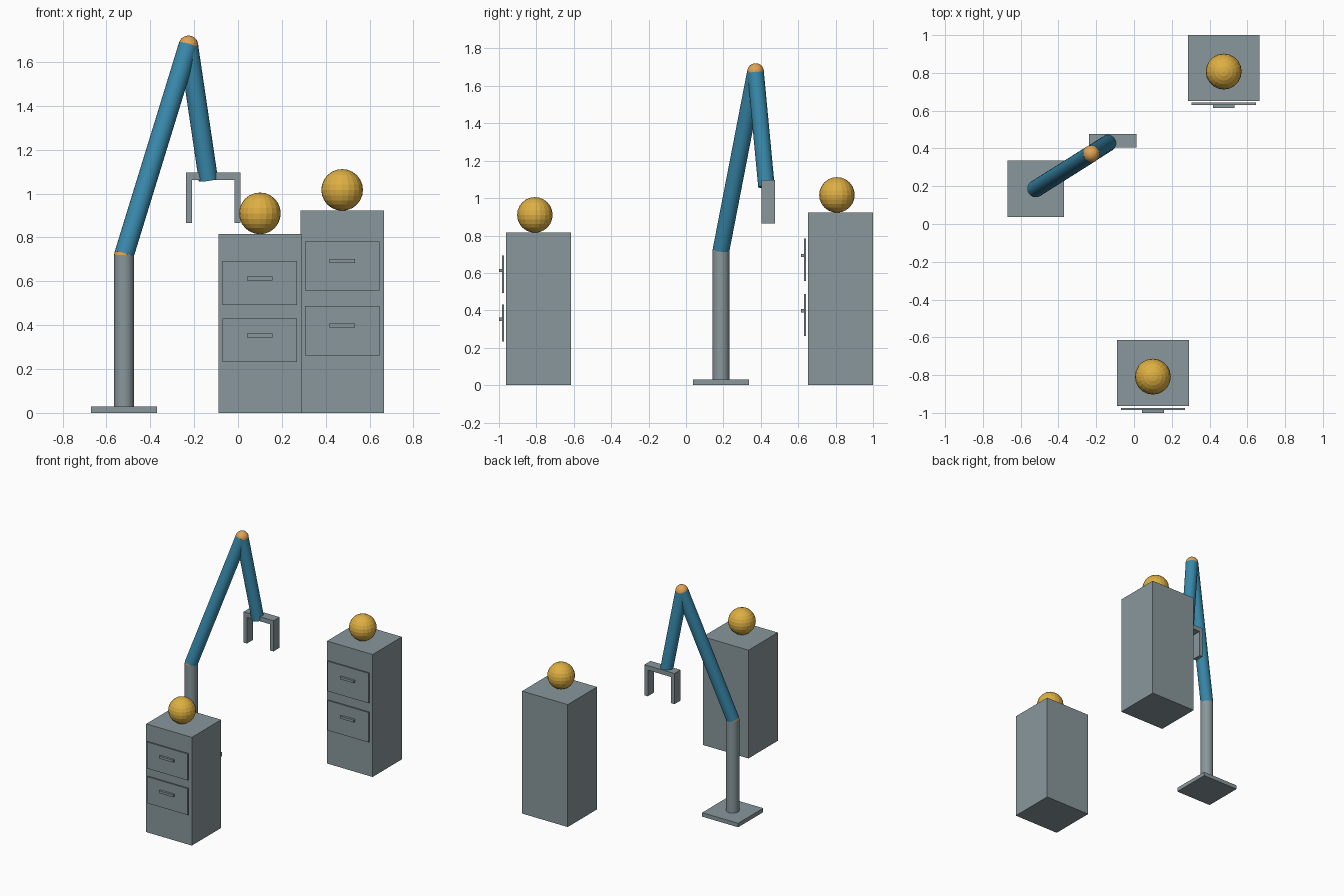
import bpy, math
from mathutils import Vector

if "Cube" in bpy.data.objects:
    bpy.data.objects.remove(bpy.data.objects["Cube"])


def material(name, rgb):
    m = bpy.data.materials.new(name)
    m.diffuse_color = (*rgb, 1.0)
    m.use_nodes = True
    m.node_tree.nodes["Principled BSDF"].inputs["Base Color"].default_value = m.diffuse_color
    return m


GREY = material("metal grey", (0.25, 0.31, 0.33))
BLUE = material("arm blue", (0.04, 0.25, 0.41))
GOLD = material("ball gold", (0.73, 0.43, 0.055))
ORANGE = material("joint orange", (0.75, 0.37, 0.09))


def finish(name, mat):
    ob = bpy.context.object
    ob.name = name
    ob.data.materials.append(mat)
    return ob


def box(name, lo, hi, mat=GREY):
    lo, hi = Vector(lo), Vector(hi)
    bpy.ops.mesh.primitive_cube_add(size=1, location=(lo + hi) / 2)
    bpy.context.object.scale = hi - lo
    return finish(name, mat)


def ball(name, centre, radius, mat):
    bpy.ops.mesh.primitive_uv_sphere_add(
        segments=20, ring_count=12, radius=radius, location=centre)
    return finish(name, mat)


def rod(name, start, end, radius, mat):
    a, b = Vector(start), Vector(end)
    bpy.ops.mesh.primitive_cylinder_add(
        vertices=24, radius=radius, depth=(b - a).length, location=(a + b) / 2)
    ob = finish(name, mat)
    ob.rotation_mode = 'QUATERNION'
    ob.rotation_quaternion = (b - a).to_track_quat('Z', 'Y')
    bpy.ops.object.shade_smooth_by_angle(angle=math.radians(30))
    return ob


# Cabinets: body, two drawer fronts with handles, ball on top
def cabinet(tag, cx, front, height):
    box(f"{tag}_cabinet_body", (cx - 0.19, front, 0), (cx + 0.19, front + 0.348, height))
    for label, ratio in (("lower", 0.407), ("upper", 0.727)):
        z, h = height * ratio, height * 0.122
        box(f"{tag}_{label}_drawer", (cx - 0.17, front - 0.021, z - h),
            (cx + 0.17, front - 0.010, z + h))
        hz = height * (ratio + 0.025)
        box(f"{tag}_{label}_handle", (cx - 0.058, front - 0.037, hz - 0.009),
            (cx + 0.058, front - 0.021, hz + 0.009))
    ball(f"{tag}_ball", (cx, front + 0.155, height + 0.095), 0.095, GOLD)


cabinet("near", 0.10, -0.963, 0.815)
cabinet("far", 0.475, 0.652, 0.922)

# Arm: base, column, two links and the joints between them
shoulder = (-0.52, 0.187, 0.72)
elbow = (-0.226, 0.372, 1.676)
wrist = (-0.135, 0.430, 1.062)
R = 0.045
box("arm_base", (-0.67, 0.038, 0), (-0.37, 0.336, 0.03))
rod("arm_column", (-0.52, 0.187, 0.03), shoulder, R, GREY)
rod("lower_arm", shoulder, elbow, R, BLUE)
rod("upper_arm", elbow, wrist, R * 0.98, BLUE)
ball("shoulder_joint", shoulder, R, ORANGE)
ball("elbow_joint", elbow, R, ORANGE)

# Gripper: palm and two fingers
box("gripper_palm", (-0.238, 0.405, 1.062), (0.012, 0.477, 1.096))
for side, x in (("left", -0.238), ("right", -0.016)):
    box(f"{side}_finger", (x, 0.405, 0.865), (x + 0.028, 0.477, 1.062))
